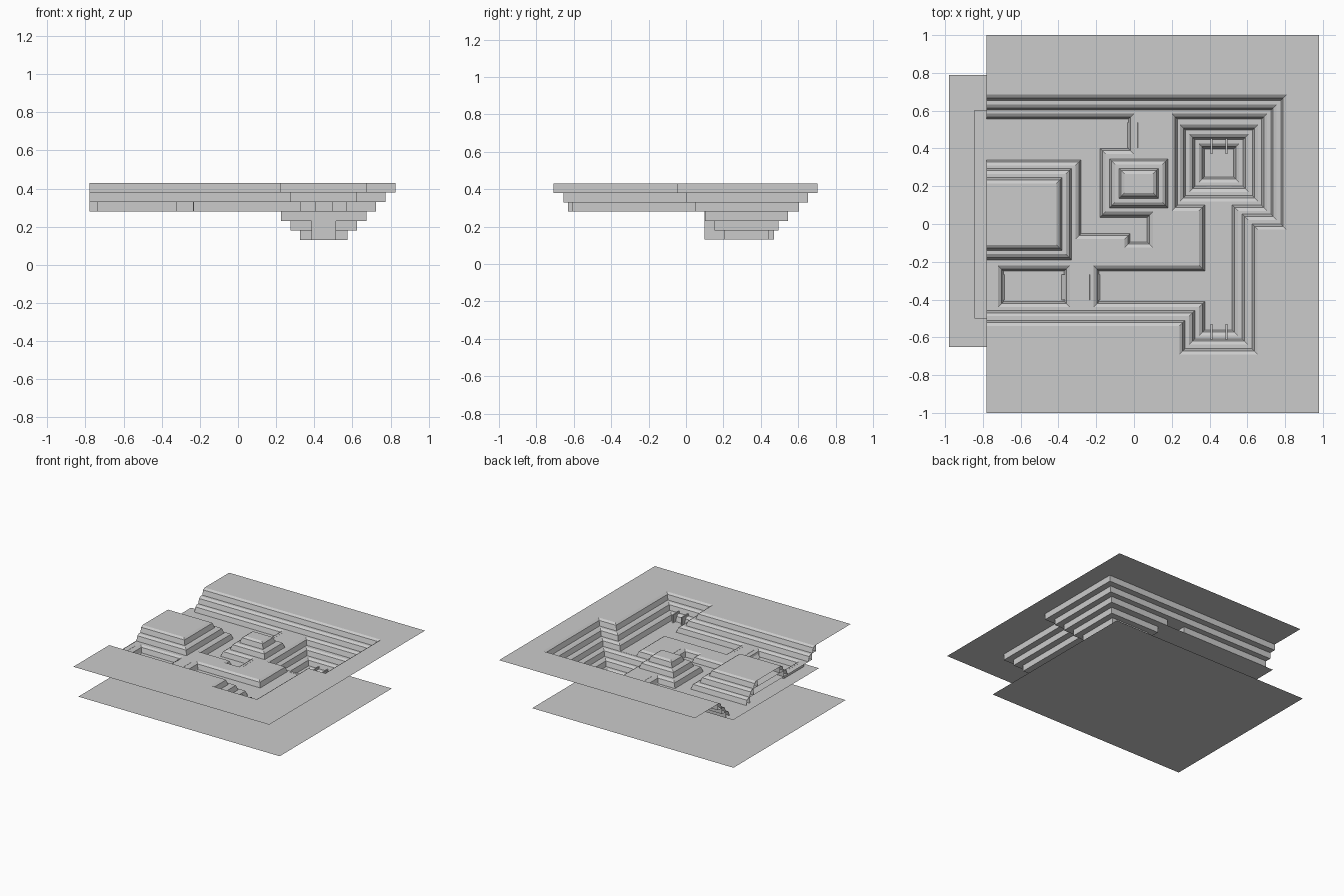
import bpy, bmesh
from mathutils import Vector

cube = bpy.data.objects.get("Cube")
if cube:
    bpy.data.objects.remove(cube, do_unlink=True)

stone = bpy.data.materials.new("stone_grey")
stone.use_nodes = True
grey = (0.6, 0.6, 0.6, 1)
stone.diffuse_color = grey
stone.node_tree.nodes["Principled BSDF"].inputs["Base Color"].default_value = grey

STEP, SKIRT, EDGE = 0.05, 0.018, -0.78
TOP = 0.43
L1, L2, L3, L4, L5, FLOOR = [TOP - STEP * i for i in range(1, 7)]


def make_object(name, bm):
    mesh = bpy.data.meshes.new(name)
    bm.to_mesh(mesh)
    bm.free()
    mesh.materials.append(stone)
    obj = bpy.data.objects.new(name, mesh)
    bpy.context.scene.collection.objects.link(obj)
    return obj


def rect(x0, y0, x1, y1):
    return [(x0, y0), (x1, y0), (x1, y1), (x0, y1)]


def offset(path, d, closed):
    """Shift a path to its left by d with mitred corners."""
    pts = [Vector(p) for p in path]
    n, out = len(pts), []
    for i, p in enumerate(pts):
        normals = []
        for a, b in ((i - 1, i), (i, i + 1)):
            if closed or (a >= 0 and b < n):
                t = (pts[b % n] - pts[a % n]).normalized()
                normals.append(Vector((-t.y, t.x)))
        m = sum(normals, Vector((0, 0)))
        m = m / max(m.dot(normals[0]), 0.1)
        out.append(tuple(p + m * d))
    return out


def add_sheet(bm, z, *loops):
    """Flat sheet; the first loop is the outline, the others are holes."""
    edges = []
    for loop in loops:
        vs = [bm.verts.new((x, y, z)) for x, y in loop]
        edges += [bm.edges.new((vs[i - 1], vs[i])) for i in range(len(vs))]
    res = bmesh.ops.triangle_fill(bm, edges=edges, use_beauty=True, use_dissolve=False)
    for f in res["geom"]:
        if isinstance(f, bmesh.types.BMFace):
            f.normal_update()
            if f.normal.z < 0:
                f.normal_flip()


def add_strip(bm, path, profile, closed):
    rows = [[bm.verts.new((x, y, z)) for x, y in offset(path, d, closed)]
            for d, z in profile]
    n = len(path)
    for a, b in zip(rows, rows[1:]):
        for i in range(n if closed else n - 1):
            j = (i + 1) % n
            bm.faces.new((a[i], a[j], b[j], b[i]))


def add_wall(bm, path, z, closed=False):
    """Rounded cliff falling to the left of the path, with an upright back."""
    add_strip(bm, path, [(0, z), (0.018, z - 0.012), (0.03, z - STEP)], closed)
    add_strip(bm, path, [(-SKIRT, z - STEP), (-SKIRT, z)], closed)


# Lip outlines, falling to the left of travel
rim = [(EDGE, -0.54), (0.24, -0.54), (0.24, -0.69), (0.655, -0.69),
       (0.655, -0.03), (0.807, -0.03), (0.807, 0.685), (EDGE, 0.685)]
ledge = offset(rim, 0.052, False)
west_basin = [(EDGE, 0.31), (-0.31, 0.31), (-0.31, -0.08), (-0.05, -0.08),
              (-0.05, -0.125), (0.1, -0.125), (0.1, 0.065), (-0.15, 0.065),
              (-0.15, 0.37), (0, 0.37), (0, 0.585), (EDGE, 0.585)]
east_basin = [(-0.215, -0.22), (-0.215, -0.44), (0.345, -0.44), (0.345, -0.59),
              (0.55, -0.59), (0.55, 0.07), (0.705, 0.07), (0.705, 0.585),
              (0.2, 0.585), (0.2, 0.07), (0.345, 0.07), (0.345, -0.22)]
trench = rect(-0.72, -0.44, -0.34, -0.22)
pit = rect(0.243, 0.12, 0.657, 0.527)

# Base plate
bm = bmesh.new()
add_sheet(bm, 0, rect(-0.98, -0.65, 0.83, 0.79))
make_object("base_plate", bm)

# Upper plateau with the main cliff
bm = bmesh.new()
add_sheet(bm, TOP, rim + [(EDGE, 1), (0.98, 1), (0.98, -1), (EDGE, -1)])
add_wall(bm, rim, TOP)
make_object("upper_plateau", bm)

# Ledge running round the basin
bm = bmesh.new()
add_sheet(bm, L1, ledge + offset(rim, -SKIRT, False)[::-1])
add_wall(bm, ledge, L1)
make_object("upper_ledge", bm)

# Middle terrace with its sunken areas
bm = bmesh.new()
add_sheet(bm, L2, offset(ledge, -SKIRT, False) + west_basin[::-1], east_basin, trench)
add_wall(bm, west_basin, L2)
add_wall(bm, east_basin, L2, True)
add_wall(bm, trench, L2, True)
make_object("middle_terrace", bm)

# Low floor around the pit
bm = bmesh.new()
add_sheet(bm, L3, [(-0.845, -0.5), (0.327, -0.5), (0.327, -0.608), (0.568, -0.608),
                   (0.568, 0.052), (0.725, 0.052), (0.725, 0.603), (-0.845, 0.603)], pit)
make_object("low_floor", bm)

# Stepped pit
bm = bmesh.new()
for z in (L3, L4, L5):
    add_wall(bm, pit, z, True)
    outer = offset(pit, -SKIRT, True)
    pit = offset(pit, 0.05, True)
    if z == L5:
        add_sheet(bm, FLOOR, outer)
    else:
        add_sheet(bm, z - STEP, outer, pit)
make_object("stepped_pit", bm)

# Small stepped pyramid
bm = bmesh.new()
for z, grow in ((TOP, 0), (L1, 0.05)):
    tier = rect(-0.05 - grow, 0.165 - grow, 0.1 + grow, 0.265 + grow)
    add_sheet(bm, z, tier)
    add_wall(bm, tier[::-1], z, True)
make_object("pyramid", bm)

# Stepped block at the open side
bm = bmesh.new()
for z, grow in ((TOP, 0), (L1, 0.05)):
    tier = [(EDGE, 0.215 + grow), (-0.41 + grow, 0.215 + grow),
            (-0.41 + grow, -0.11 - grow), (EDGE, -0.11 - grow)]
    add_sheet(bm, z, tier)
    add_wall(bm, tier, z)
make_object("stepped_block", bm)


def make_ramp(name, low, high, half, z0, z1):
    """Wedge from the low to the high point, with the given half width."""
    a, b = Vector(low), Vector(high)
    t = (b - a).normalized()
    side = Vector((-t.y, t.x)) * half
    bm = bmesh.new()
    l, r = [[bm.verts.new((*(p + s), z)) for p, z in ((a, z0), (b, z1), (b, z0))]
            for s in (side, -side)]
    bm.faces.new((l[0], r[0], r[1], l[1]))
    bm.faces.new((l[1], r[1], r[2], l[2]))
    bm.faces.new(l)
    bm.faces.new(r[::-1])
    make_object(name, bm)


# Ramps between the levels
for name, x0, x1, y in (("north_ramp", -0.035, 0.02, 0.47),
                        ("centre_ramp", 0.07, 0.12, -0.03),
                        ("trench_west_ramp", -0.685, -0.737, -0.335),
                        ("trench_east_ramp", -0.385, -0.335, -0.335),
                        ("bridge_ramp", -0.18, -0.235, -0.335)):
    make_ramp(name, (x0, y), (x1, y), 0.068, L3, L2 + 0.001)
make_ramp("pit_ramp", (0.45, 0.25), (0.45, 0.1), 0.065, FLOOR, L3 + 0.001)


# Doorways set in the pit wall and the south wall
def make_doorway(name, y, face, z):
    bm = bmesh.new()
    for x in (0.41, 0.49):
        res = bmesh.ops.create_cube(bm, size=1)
        for v in res["verts"]:
            v.co = Vector((x + v.co.x * 0.01, y + face * (0.05 + v.co.y * 0.1),
                           z + 0.0325 + v.co.z * 0.065))
    slope = [bm.verts.new((x, y + face * d, h)) for x, d, h in
             ((0.41, 0, z + 0.065), (0.49, 0, z + 0.065),
              (0.49, 0.05, z + 0.03), (0.41, 0.05, z + 0.03))]
    back = [bm.verts.new((x, y, z)) for x in (0.49, 0.41)]
    bm.faces.new(slope)
    bm.faces.new((slope[0], slope[1], back[0], back[1]))
    bmesh.ops.recalc_face_normals(bm, faces=bm.faces)
    make_object(name, bm)


make_doorway("pit_doorway", 0.47, -1, FLOOR)
make_doorway("south_doorway", -0.63, 1, L3)
